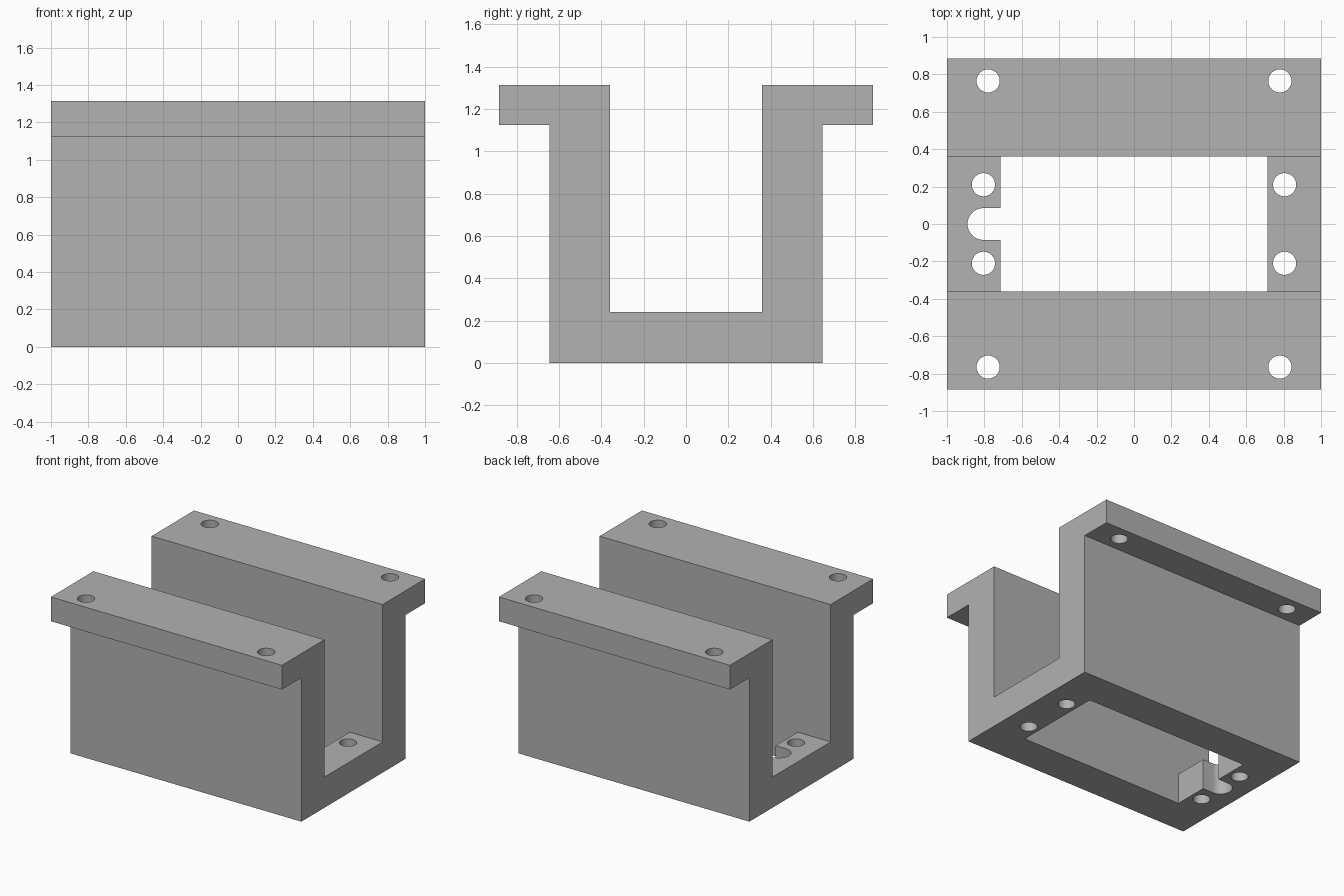
import bpy, bmesh
from math import sin, cos, pi

cube = bpy.data.objects.get("Cube")
if cube:
    bpy.data.objects.remove(cube, do_unlink=True)

# Main dimensions
LENGTH, HEIGHT = 2.0, 1.315
FLANGE_Y, OUTER_Y, INNER_Y = 0.885, 0.645, 0.36
FLANGE_Z, FLOOR_Z = 1.125, 0.24
WINDOW_X, SLOT_X, SLOT_R, HOLE_R = 0.715, -0.805, 0.085, 0.062

grey = bpy.data.materials.new("plain grey")
grey.use_nodes = True
colour = (0.445, 0.445, 0.445, 1)
grey.diffuse_color = colour
grey.node_tree.nodes["Principled BSDF"].inputs["Base Color"].default_value = colour


def extrude(bm, points, direction):
    """Add a closed prism with the given outline."""
    face = bm.faces.new([bm.verts.new(p) for p in points])
    top = bmesh.ops.extrude_face_region(bm, geom=[face])["geom"]
    verts = [g for g in top if isinstance(g, bmesh.types.BMVert)]
    bmesh.ops.translate(bm, verts=verts, vec=direction)


def make_object(name, bm):
    bmesh.ops.recalc_face_normals(bm, faces=bm.faces)
    mesh = bpy.data.meshes.new(name)
    bm.to_mesh(mesh)
    bm.free()
    mesh.materials.append(grey)
    obj = bpy.data.objects.new(name, mesh)
    bpy.context.collection.objects.link(obj)
    return obj


def arc(cx, cy, r, start, end, steps):
    return [(cx + r * cos(start + (end - start) * i / steps),
             cy + r * sin(start + (end - start) * i / steps))
            for i in range(steps + 1)]


# Flanged U channel: half profile mirrored across y
half = [(OUTER_Y, 0), (OUTER_Y, FLANGE_Z), (FLANGE_Y, FLANGE_Z),
        (FLANGE_Y, HEIGHT), (INNER_Y, HEIGHT), (INNER_Y, FLOOR_Z)]
profile = half + [(-y, z) for y, z in reversed(half)]
bm = bmesh.new()
extrude(bm, [(-LENGTH / 2, y, z) for y, z in profile], (LENGTH, 0, 0))
bracket = make_object("channel_bracket", bm)

# Floor window with a round-ended slot on one end
window = [(WINDOW_X, -INNER_Y), (WINDOW_X, INNER_Y), (-WINDOW_X, INNER_Y),
          (-WINDOW_X, SLOT_R)]
window += arc(SLOT_X, 0, SLOT_R, pi / 2, 3 * pi / 2, 24)
window += [(-WINDOW_X, -SLOT_R), (-WINDOW_X, -INNER_Y)]
outlines = [window]

# Bolt holes in the flanges and the floor
for hx, hy in ((0.78, 0.765), (0.805, 0.21)):
    for sx in (-1, 1):
        for sy in (-1, 1):
            outlines.append(arc(sx * hx, sy * hy, HOLE_R, 0, 2 * pi, 48)[:-1])

bm = bmesh.new()
for outline in outlines:
    extrude(bm, [(x, y, -0.1) for x, y in outline], (0, 0, HEIGHT + 0.2))
cutter = make_object("opening_cutter", bm)
cutter.hide_render = True

# Cut the openings, then discard the cutter
cut = bracket.modifiers.new("openings", 'BOOLEAN')
cut.operation = 'DIFFERENCE'
cut.solver = 'EXACT'
cut.object = cutter
bpy.ops.object.select_all(action='DESELECT')
bracket.select_set(True)
bpy.context.view_layer.objects.active = bracket
bpy.ops.object.modifier_apply(modifier=cut.name)
bpy.data.objects.remove(cutter, do_unlink=True)

# Smooth the hole walls, keep the block edges sharp
bpy.ops.object.shade_smooth_by_angle(angle=pi / 6)
